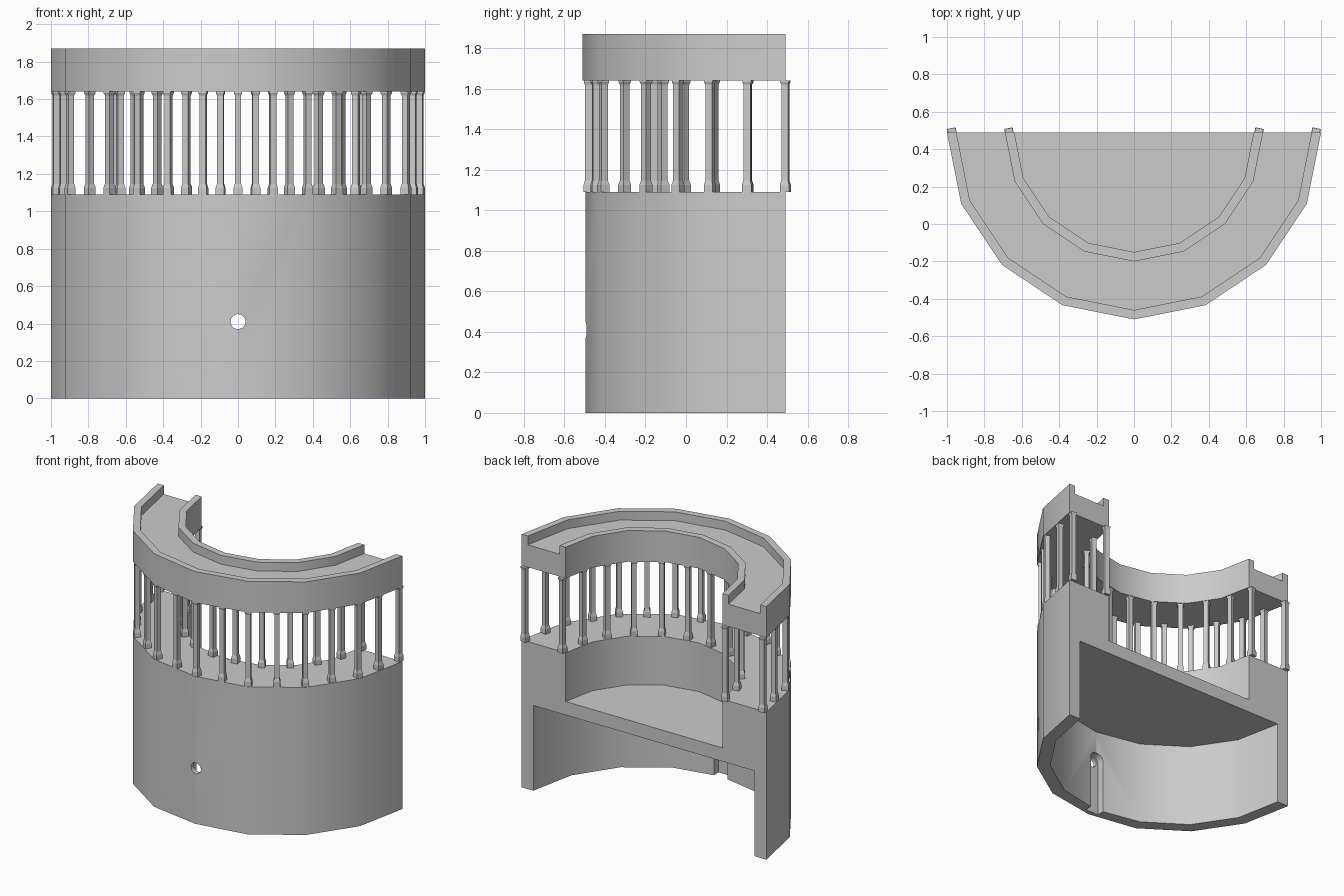
import bpy, bmesh
from math import sin, cos, pi, radians

if "Cube" in bpy.data.objects:
    bpy.data.objects.remove(bpy.data.objects["Cube"])

CY = 0.49              # y of the cut plane, which holds the axis
STEP = pi / 8          # 16-sided round plan
APOTHEM = cos(STEP / 2)


def finish(name, bm, smooth=True):
    bmesh.ops.remove_doubles(bm, verts=bm.verts, dist=1e-5)
    bmesh.ops.recalc_face_normals(bm, faces=bm.faces)
    me = bpy.data.meshes.new(name)
    bm.to_mesh(me)
    bm.free()
    ob = bpy.data.objects.new(name, me)
    bpy.context.collection.objects.link(ob)
    if smooth:
        shade(ob)
    return ob


def activate(ob):
    bpy.ops.object.select_all(action='DESELECT')
    ob.select_set(True)
    bpy.context.view_layer.objects.active = ob


def shade(ob):
    activate(ob)
    bpy.ops.object.shade_smooth_by_angle(angle=radians(30))


def half_sweep(name, profile, front_r=1.0, smooth=True):
    """Sweep an (r, z) section through half a turn and cap both cut ends."""
    bm = bmesh.new()
    rings = []
    for i in range(-4, 5):
        a = i * STEP
        ring = []
        for r, z in profile:
            if i == 0 and r == 1.0:
                r = front_r
            ring.append(bm.verts.new((r * sin(a), CY - r * cos(a), z)))
        rings.append(ring)
    n = len(profile)
    for a, b in zip(rings, rings[1:]):
        for j in range(n):
            k = (j + 1) % n
            if profile[j][0] == 0 and profile[k][0] == 0:
                continue
            bm.faces.new((a[j], b[j], b[k], a[k]))
    bm.faces.new(rings[0])
    bm.faces.new(rings[-1][::-1])
    return finish(name, bm, smooth)


def prism_y(name, outline, y0, y1):
    """Extrude an (x, z) outline along y."""
    bm = bmesh.new()
    a = [bm.verts.new((x, y0, z)) for x, z in outline]
    b = [bm.verts.new((x, y1, z)) for x, z in outline]
    n = len(outline)
    for i in range(n):
        bm.faces.new((a[i], a[(i + 1) % n], b[(i + 1) % n], b[i]))
    bm.faces.new(a)
    bm.faces.new(b[::-1])
    ob = finish(name, bm, False)
    ob.hide_render = True
    return ob


def cut(ob, cutter):
    activate(ob)
    m = ob.modifiers.new("cut", 'BOOLEAN')
    m.operation = 'DIFFERENCE'
    m.solver = 'EXACT'
    m.object = cutter
    bpy.ops.object.modifier_apply(modifier=m.name)
    bpy.data.objects.remove(cutter)


# Lower body: hollow base, floor slab and gallery step
body = half_sweep("lower_body", [
    (0.905, 0), (1.0, 0), (1.0, 1.09), (0.64, 1.09),
    (0.64, 0.73), (0, 0.73), (0, 0.63), (0.905, 0.63)], 0.987, False)

# Round front hole, and arched slot down the inside of the wall
circle = [(0.04 * cos(i * pi / 16), 0.41 + 0.04 * sin(i * pi / 16)) for i in range(32)]
arch = [(0.055 * cos(i * pi / 12), 0.405 + 0.055 * sin(i * pi / 12)) for i in range(13)]
arch += [(-0.055, -0.1), (0.055, -0.1)]
cut(body, prism_y("hole_cutter", circle, -0.7, -0.3))
cut(body, prism_y("slot_cutter", arch, -0.46, -0.3))
shade(body)

# Upper ring: walkway with a raised rim on each side
half_sweep("upper_ring", [
    (0.64, 1.64), (1.0, 1.64), (1.0, 1.87), (0.95, 1.87),
    (0.95, 1.805), (0.69, 1.805), (0.69, 1.87), (0.64, 1.87)])

# Square columns with a tapered foot and a small flared top
COLUMN = [(0.023, 1.09), (0.023, 1.125), (0.017, 1.147),
          (0.017, 1.62), (0.022, 1.632), (0.022, 1.64)]


def column_row(name, radius, count):
    bm = bmesh.new()
    for c in range(count):
        t = -pi / 2 + pi * c / (count - 1)
        # follow the flat sides of the 16-sided plan
        off = (t + 8 * STEP) % STEP - STEP / 2
        r = radius * APOTHEM / cos(off)
        lim = pi / 2 - STEP / 2
        yaw = max(-lim, min(lim, t))
        px, py = r * sin(t), CY - r * cos(t)
        ux, uy = cos(yaw), sin(yaw)
        rings = []
        for h, z in COLUMN:
            rings.append([bm.verts.new((px + h * (a * ux - b * uy),
                                        py + h * (a * uy + b * ux), z))
                          for a, b in ((-1, -1), (1, -1), (1, 1), (-1, 1))])
        for lo, hi in zip(rings, rings[1:]):
            for j in range(4):
                k = (j + 1) % 4
                bm.faces.new((lo[j], lo[k], hi[k], hi[j]))
        bm.faces.new(rings[0][::-1])
        bm.faces.new(rings[-1])
    return finish(name, bm, False)


column_row("outer_columns", 0.972, 17)
column_row("inner_columns", 0.667, 12)
